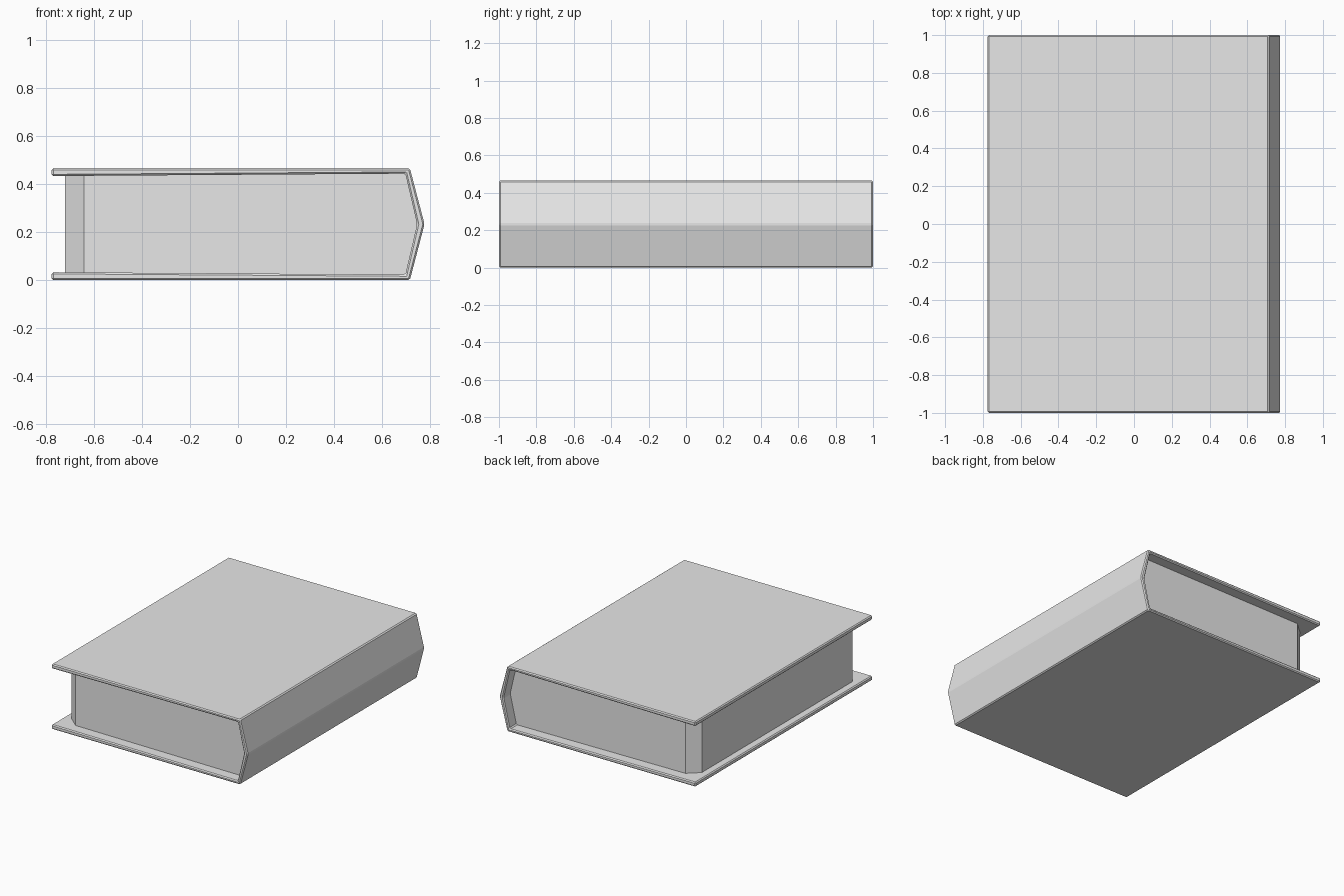
import bpy
import bmesh

if "Cube" in bpy.data.objects:
    bpy.data.objects.remove(bpy.data.objects["Cube"])

grey = bpy.data.materials.new("plain grey")
grey.diffuse_color = (0.8, 0.8, 0.8, 1)
grey.use_nodes = True
grey.node_tree.nodes["Principled BSDF"].inputs["Base Color"].default_value = grey.diffuse_color

MID = 0.2325  # half of the book's thickness


def loft(name, rings):
    """Solid through a list of rings with equal point counts."""
    bm = bmesh.new()
    loops = [[bm.verts.new(p) for p in ring] for ring in rings]
    bm.faces.new(loops[0])
    bm.faces.new(loops[-1])
    n = len(loops[0])
    for a, b in zip(loops, loops[1:]):
        for i in range(n):
            j = (i + 1) % n
            bm.faces.new((a[i], a[j], b[j], b[i]))
    bmesh.ops.recalc_face_normals(bm, faces=bm.faces)
    mesh = bpy.data.meshes.new(name)
    bm.to_mesh(mesh)
    bm.free()
    mesh.materials.append(grey)
    obj = bpy.data.objects.new(name, mesh)
    bpy.context.collection.objects.link(obj)
    return obj


# Cover: upper half of the board and spine profile, mirrored below
outer = [(-0.775, MID), (0.715, MID)]
inner = [(0.696, 0.21), (-0.775, 0.2)]
profile = [(x, MID + h) for x, h in outer]
profile += [(0.776, MID)]
profile += [(x, MID - h) for x, h in reversed(outer)]
profile += [(x, MID - h) for x, h in reversed(inner)]
profile += [(0.745, MID)]
profile += [(x, MID + h) for x, h in inner]
cover = loft("cover", [[(x, y, z) for x, z in profile] for y in (-1, 1)])
bevel = cover.modifiers.new("worn edges", 'BEVEL')
bevel.width = 0.007
bevel.segments = 1
bevel.limit_method = 'ANGLE'
bevel.angle_limit = 0.2

# Page block: chamfered fore-edge corners, pointed back fitting the spine
rings = []
for h, back in ((-0.211, 0.698), (0, 0.748), (0.211, 0.698)):
    side = [(-0.72, 0.85), (-0.64, 0.92), (back, 0.92)]
    outline = side + [(x, -y) for x, y in reversed(side)]
    rings.append([(x, y, MID + h) for x, y in outline])
loft("page_block", rings)
